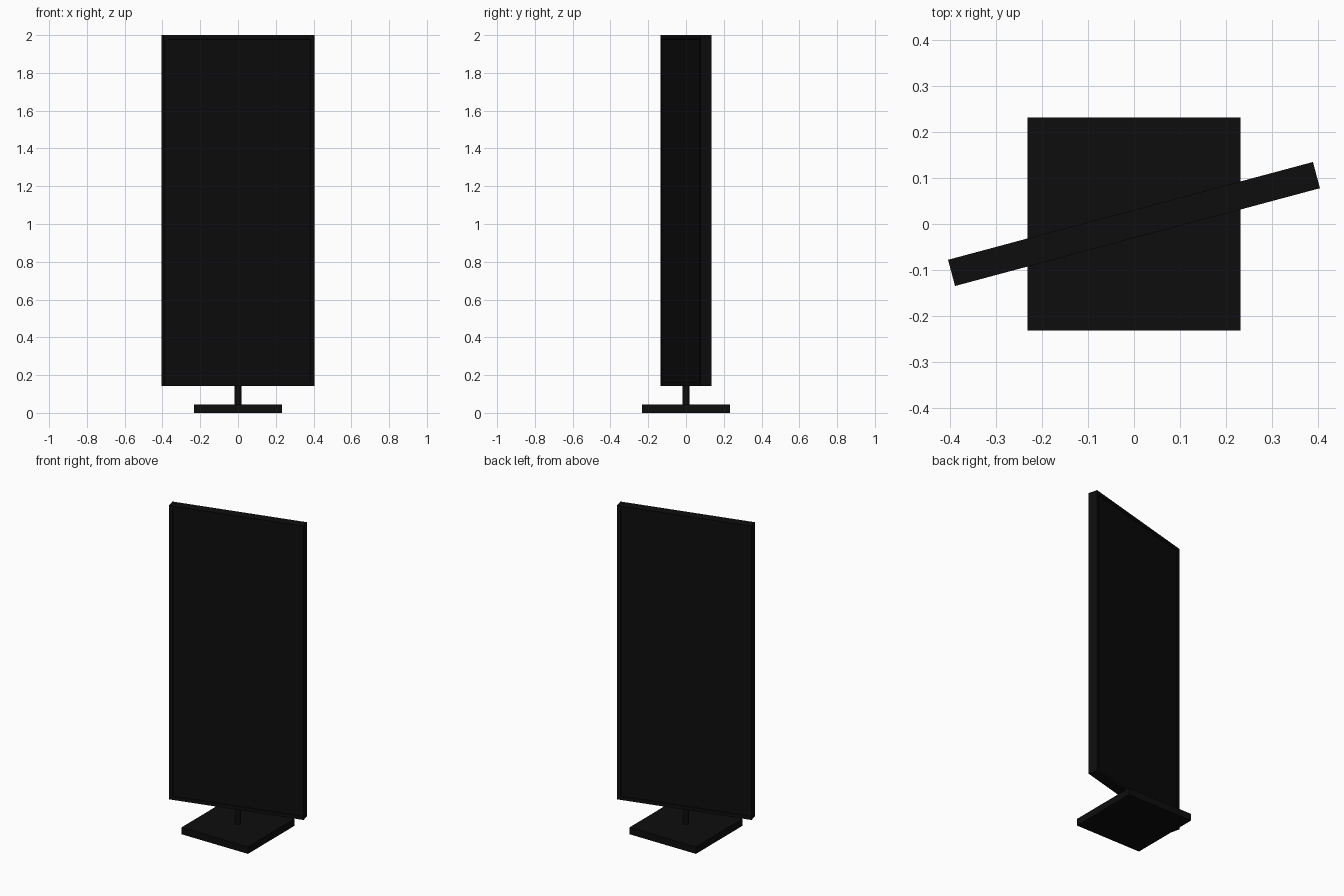
import bpy, bmesh, math
from mathutils import Matrix

if "Cube" in bpy.data.objects:
    bpy.data.objects.remove(bpy.data.objects["Cube"])

black = bpy.data.materials.new("black")
black.diffuse_color = (0.004, 0.004, 0.004, 1)
black.use_nodes = True
black.node_tree.nodes["Principled BSDF"].inputs["Base Color"].default_value = black.diffuse_color


def finish(name, bm):
    mesh = bpy.data.meshes.new(name)
    bm.to_mesh(mesh)
    bm.free()
    ob = bpy.data.objects.new(name, mesh)
    bpy.context.collection.objects.link(ob)
    mesh.materials.append(black)
    return ob


def box(size, z):
    bm = bmesh.new()
    bmesh.ops.create_cube(bm, size=1)
    bmesh.ops.scale(bm, vec=size, verts=bm.verts)
    bmesh.ops.translate(bm, vec=(0, 0, z), verts=bm.verts)
    return bm


# square foot plate
finish("base_plate", box((0.464, 0.464, 0.044), 0.022))

# short post between plate and panel
bm = bmesh.new()
bmesh.ops.create_cone(bm, cap_ends=True, segments=24, radius1=0.018, radius2=0.018,
                      depth=0.12, matrix=Matrix.Translation((0, 0, 0.095)))
post = finish("post", bm)
bpy.context.view_layer.objects.active = post
post.select_set(True)
bpy.ops.object.shade_smooth_by_angle(angle=math.radians(40))

# display panel with a slim bezel around a recessed screen on both faces
bm = box((0.822, 0.059, 1.858), 1.071)
bm.normal_update()
for face in [f for f in bm.faces if abs(f.normal.y) > 0.9]:
    normal = face.normal.copy()
    bmesh.ops.inset_region(bm, faces=[face], thickness=0.03)
    bmesh.ops.inset_region(bm, faces=[face], thickness=0.001)
    bmesh.ops.translate(bm, vec=normal * -0.005, verts=face.verts)
panel = finish("display_panel", bm)
panel.rotation_euler.z = math.radians(15)
